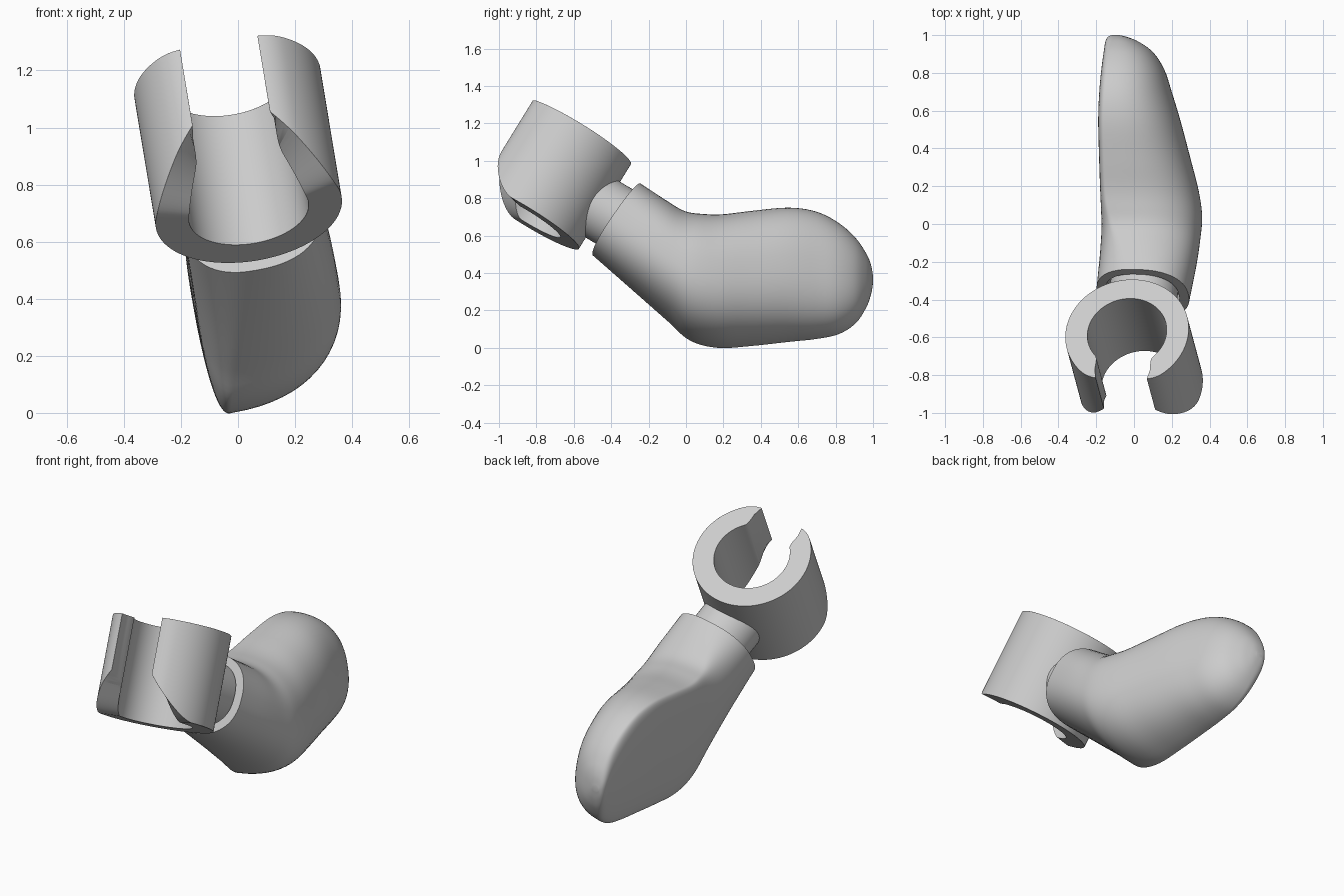
import bpy, bmesh
from math import sin, cos, radians, pi
from mathutils import Vector

cube = bpy.data.objects.get("Cube")
if cube:
    bpy.data.objects.remove(cube)

grey = bpy.data.materials.new("light_grey")
grey.use_nodes = True
colour = (0.6, 0.6, 0.6, 1)
grey.diffuse_color = colour
grey.node_tree.nodes["Principled BSDF"].inputs["Base Color"].default_value = colour

# Tilted frame shared by the parts: grip axis, sideways, and towards the elbow
AXIS = Vector((-0.14, 0.52, 0.845)).normalized()
SIDE = Vector((0.985, -0.02, 0.176))
SIDE = (SIDE - AXIS * SIDE.dot(AXIS)).normalized()
BACK = AXIS.cross(SIDE)
GRIP = Vector((0.036, -0.847, 0.713))


def place(u, b, h):
    return GRIP + SIDE * u + BACK * b + AXIS * h


def loft(name, rings):
    """Skin a list of equal-length vertex loops and cap both ends."""
    bm = bmesh.new()
    loops = [[bm.verts.new(p) for p in ring] for ring in rings]
    n = len(loops[0])
    for a, b in zip(loops, loops[1:]):
        for i in range(n):
            j = (i + 1) % n
            bm.faces.new((a[i], a[j], b[j], b[i]))
    bm.faces.new(loops[0])
    bm.faces.new(loops[-1])
    bmesh.ops.recalc_face_normals(bm, faces=bm.faces)
    mesh = bpy.data.meshes.new(name)
    bm.to_mesh(mesh)
    bm.free()
    mesh.materials.append(grey)
    obj = bpy.data.objects.new(name, mesh)
    bpy.context.collection.objects.link(obj)
    bpy.ops.object.select_all(action='DESELECT')
    obj.select_set(True)
    bpy.context.view_layer.objects.active = obj
    bpy.ops.object.shade_smooth_by_angle(angle=radians(35))
    return obj


# Gripping hand: open ring whose lower finger ends are swept away
HEIGHT, OUTER, INNER, TIP, MOUTH = 0.523, 0.33, 0.212, 26, 33
rings = []
for i in range(121):
    s = i / 120
    out_deg = TIP + s * (360 - 2 * TIP)
    in_deg = MOUTH + s * (360 - 2 * MOUTH)
    from_tip = min(out_deg, 360 - out_deg)
    from_mouth = min(in_deg, 360 - in_deg)
    r_out = OUTER - 0.016 * max(0, 1 - (from_tip - TIP) / 16) ** 2
    r_in = INNER + 0.06 * max(0, 1 - (from_mouth - MOUTH) / 14) ** 2
    low = 0.22 * max(0, (75 - from_tip) / 49) ** 1.6 - 0.012
    o, n = radians(out_deg), radians(in_deg)
    rings.append([place(r * sin(t), -r * cos(t), h) for r, t, h in
                  ((r_out, o, low), (r_out, o, HEIGHT),
                   (r_in, n, HEIGHT), (r_in, n, low))])
hand = loft("hand", rings)
bevel = hand.modifiers.new("soft_edges", 'BEVEL')
bevel.width = 0.006
bevel.segments = 2
bevel.limit_method = 'ANGLE'
bevel.angle_limit = radians(50)

# Wrist peg between hand and arm
loft("wrist", [[place(0.182 * cos(t), b, 0.23 + 0.175 * sin(t))
                for t in (2 * pi * k / 48 for k in range(48))]
               for b in (0.24, 0.55)])

# Arm stations: top y, top z, bottom y, bottom z, inner side, outer side, inner width
STATIONS = [Vector(s) for s in (
    (-.24, .87, -.5, .5, -.07, .42, .23),
    (-.1, .775, -.28, .305, -.075, .43, .16),
    (0, .715, -.1, .145, -.08, .43, .1),
    (.1, .7, .02, .04, -.085, .425, .07),
    (.2, .7, .17, .0, -.09, .4, .06),
    (.35, .72, .35, .01, -.095, .355, .06),
    (.55, .74, .55, .032, -.1, .3, .06),
    (.7, .72, .7, .048, -.1, .25, .06),
    (.82, .66, .82, .075, -.1, .205, .06),
    (.91, .58, .91, .135, -.1, .145, .06),
    (.965, .5, .965, .22, -.1, .07, .06),
    (.99, .44, .99, .29, -.09, .01, .05),
    (1, .38, 1, .35, -.07, -.03, .02))]


def catmull(a, b, c, d, t):
    return (b * 2 + (c - a) * t + (a * 2 - b * 5 + c * 4 - d) * t * t
            + (b * 3 - a - c * 3 + d) * t ** 3) / 2


def signed_power(v, e):
    return abs(v) ** e * (1 if v >= 0 else -1)


def section(st, size=1, depth=0):
    """Rounded section square to SIDE, nearly flat on its inner side."""
    ty, tz, by, bz, u0, u1, left = st
    mid, half = u0 + left, Vector((0, ty - by, tz - bz)) / 2
    half.x = -half.dot(SIDE) / SIDE.x
    core = Vector((0, (ty + by) / 2, (tz + bz) / 2))
    core.x = (mid - core.dot(SIDE)) / SIDE.x
    core += BACK * depth
    ring = []
    for k in range(64):
        t = 2 * pi * k / 64
        wide = u1 - mid if cos(t) > 0 else left
        u = signed_power(cos(t), 0.84) * wide * size
        ring.append(core + SIDE * u + half * signed_power(sin(t), 0.84) * size)
    return ring


# Arm: recessed socket at the wrist, then the bent sleeve up to the shoulder
first = STATIONS[0]
rings = [section(first, 0.8, 0.07), section(first, 0.8), section(first)]
padded = [first * 2 - STATIONS[1]] + STATIONS + [STATIONS[-1]]
for a, b, c, d in zip(padded, padded[1:], padded[2:], padded[3:]):
    rings += [section(catmull(a, b, c, d, k / 5)) for k in range(1, 6)]
loft("arm", rings)
